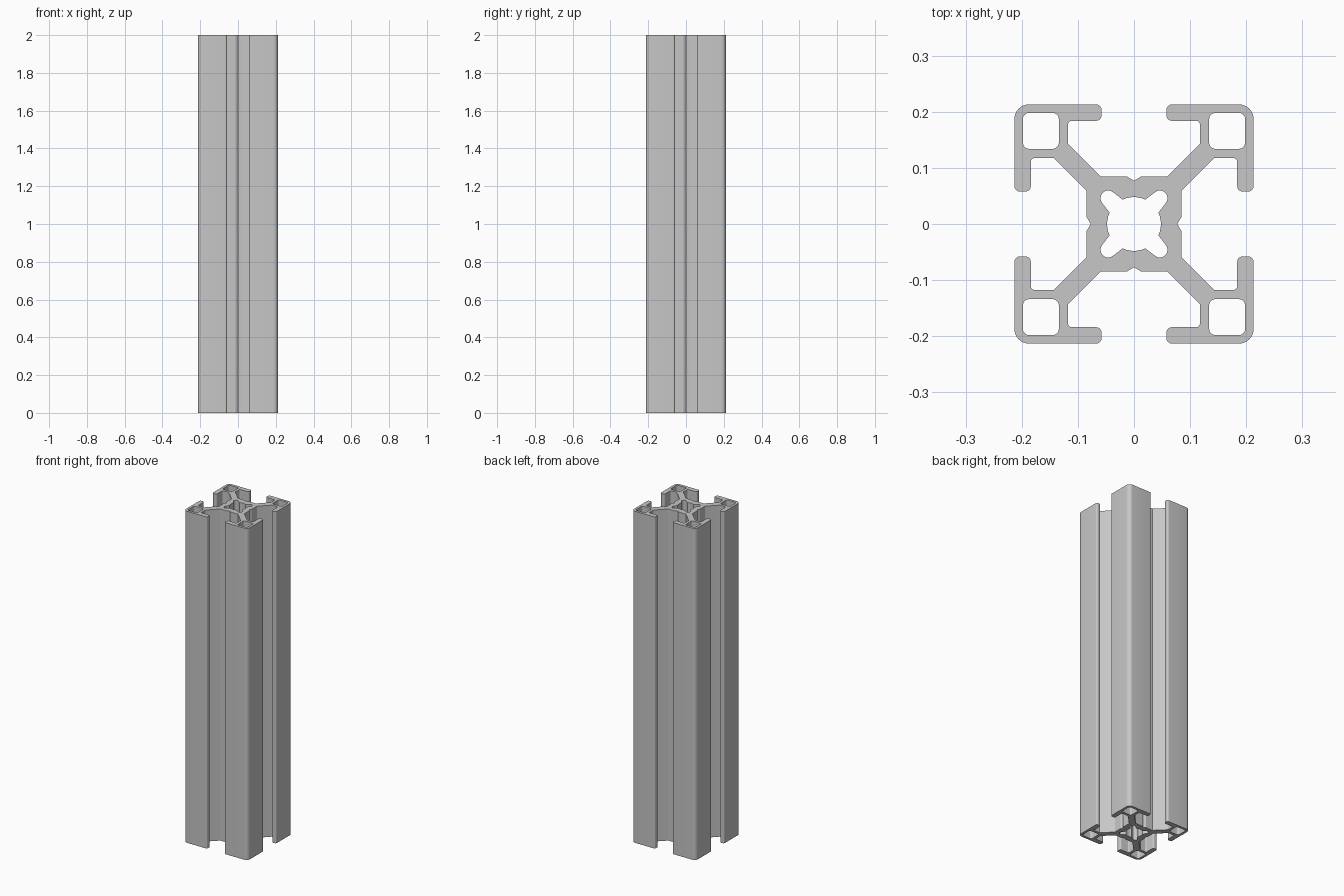
import bpy
import bmesh
from math import cos, sin, radians, sqrt
from mathutils import Vector

LENGTH = 2.0
old = bpy.data.objects.get("Cube")
if old:
    bpy.data.objects.remove(old, do_unlink=True)


def fillet(corners, steps=6):
    """Round each (x, y, radius) corner of a closed outline."""
    out = []
    n = len(corners)
    for i, (x, y, r) in enumerate(corners):
        p = Vector((x, y))
        if r == 0:
            out.append(p)
            continue
        a = (Vector(corners[i - 1][:2]) - p).normalized()
        b = (Vector(corners[(i + 1) % n][:2]) - p).normalized()
        half = sqrt((1 - a.dot(b)) / 2)          # sine of half the corner angle
        tangent = r * sqrt(1 - half * half) / half
        centre = p + (a + b).normalized() * (r / half)
        u, v = p + a * tangent - centre, p + b * tangent - centre
        for k in range(steps + 1):
            out.append(centre + u.lerp(v, k / steps).normalized() * r)
    return out


def eightfold(octant):
    """Mirror about the diagonal, then turn through four quarters.
    The octant runs from the y axis to a point on the diagonal."""
    quarter = octant + [(y, x, r) for x, y, r in reversed(octant[1:-1])]
    loop = []
    for _ in range(4):
        loop += quarter
        quarter = [(y, -x, r) for x, y, r in quarter]
    return loop


# Outer outline: slot floor with V groove, web, lip and rounded corner
outline = fillet(eightfold([
    (0, 0.077, 0), (0.0125, 0.0845, 0), (0.059, 0.0845, 0.004),
    (0.118, 0.1435, 0.004), (0.118, 0.184, 0.008), (0.058, 0.184, 0.009),
    (0.058, 0.213, 0.009), (0.213, 0.213, 0.025)]))

# Central bore: round sides with a lobe on each diagonal
bore_r, lobe_c, lobe_r = 0.048, 0.046, 0.0137
bore = [(bore_r * cos(radians(a)), bore_r * sin(radians(a)), 0) for a in (90, 82, 74, 65)]
bore += [(lobe_c + lobe_r * cos(radians(a)), lobe_c + lobe_r * sin(radians(a)), 0)
         for a in (128, 111, 94, 78, 61, 45)]
loops = [outline, fillet(eightfold(bore))]

# Square hollow in each corner
lo, hi, r = 0.134, 0.198, 0.011
for sx in (-1, 1):
    for sy in (-1, 1):
        loops.append(fillet([(sx * x, sy * y, r)
                             for x, y in ((lo, lo), (hi, lo), (hi, hi), (lo, hi))]))

# Fill the section and extrude it to full length
bm = bmesh.new()
for loop in loops:
    verts = [bm.verts.new((p.x, p.y, 0)) for p in loop]
    for i, v in enumerate(verts):
        bm.edges.new((verts[i - 1], v))
bmesh.ops.triangle_fill(bm, edges=bm.edges[:], use_beauty=True, normal=(0, 0, 1))
top = bmesh.ops.extrude_face_region(bm, geom=bm.faces[:], use_keep_orig=True)
bmesh.ops.translate(bm, vec=(0, 0, LENGTH),
                    verts=[g for g in top["geom"] if isinstance(g, bmesh.types.BMVert)])
bmesh.ops.recalc_face_normals(bm, faces=bm.faces[:])
mesh = bpy.data.meshes.new("slotted_rail")
bm.to_mesh(mesh)
bm.free()

rail = bpy.data.objects.new("slotted_rail", mesh)
bpy.context.collection.objects.link(rail)

# Plain grey metal
grey = bpy.data.materials.new("aluminium_grey")
grey.use_nodes = True
grey.diffuse_color = (0.57, 0.57, 0.57, 1)
grey.node_tree.nodes["Principled BSDF"].inputs["Base Color"].default_value = grey.diffuse_color
mesh.materials.append(grey)

bpy.ops.object.select_all(action="DESELECT")
rail.select_set(True)
bpy.context.view_layer.objects.active = rail
bpy.ops.object.shade_smooth_by_angle(angle=radians(30))
